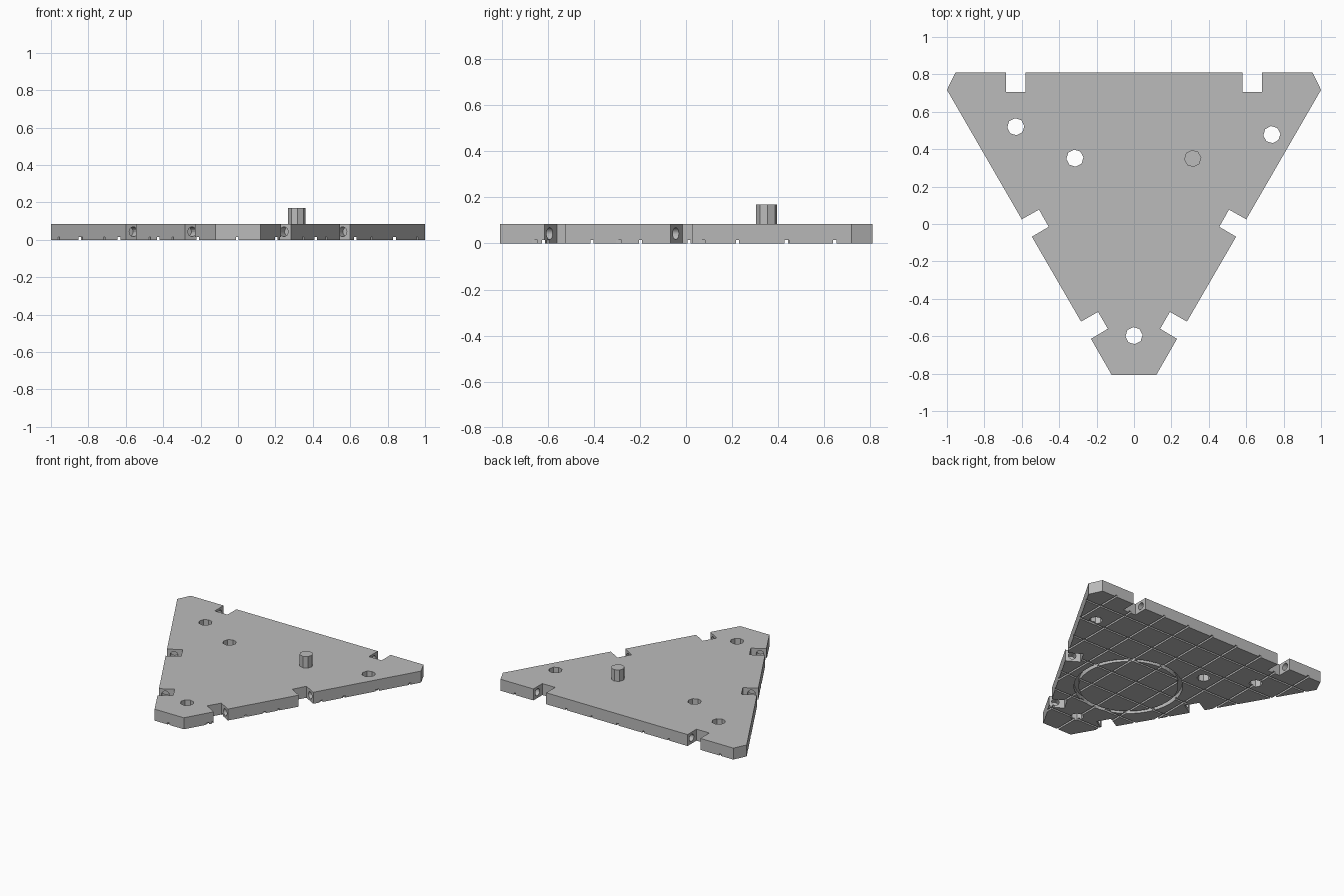
import bpy, bmesh, math
from mathutils import Matrix, Vector

cube = bpy.data.objects.get("Cube")
if cube:
    bpy.data.objects.remove(cube, do_unlink=True)

THICK = 0.085
RADIUS = 0.046

grey = bpy.data.materials.new("plain_grey")
grey.use_nodes = True
grey.diffuse_color = (0.5, 0.5, 0.5, 1)
grey.node_tree.nodes["Principled BSDF"].inputs["Base Color"].default_value = (0.5, 0.5, 0.5, 1)


def to_object(name, bm):
    bmesh.ops.recalc_face_normals(bm, faces=bm.faces)
    mesh = bpy.data.meshes.new(name)
    bm.to_mesh(mesh)
    bm.free()
    mesh.materials.append(grey)
    obj = bpy.data.objects.new(name, mesh)
    bpy.context.collection.objects.link(obj)
    return obj


def add_cylinder(bm, matrix, radius, depth, sides):
    bmesh.ops.create_cone(bm, cap_ends=True, segments=sides, radius1=radius,
                          radius2=radius, depth=depth, matrix=matrix)


def add_post(bm, x, y, bottom, top):
    # upright eight-sided prism
    place = Matrix.Translation((x, y, (bottom + top) / 2)) @ Matrix.Rotation(0.1, 4, 'Z')
    add_cylinder(bm, place, RADIUS, top - bottom, 8)


def carve(target, name, bm):
    cutter = to_object(name, bm)
    cutter.hide_render = True
    mod = target.modifiers.new(name, 'BOOLEAN')
    mod.operation = 'DIFFERENCE'
    mod.solver = 'EXACT'
    mod.object = cutter
    bpy.context.view_layer.objects.active = target
    bpy.ops.object.modifier_apply(modifier=mod.name)
    bpy.data.objects.remove(cutter, do_unlink=True)


# Triangular plate: one half of the notched outline, mirrored
half = [(0.58, 0.81), (0.58, 0.705), (0.685, 0.705), (0.685, 0.81), (0.955, 0.81),
        (1, 0.717), (0.6, 0.025), (0.508, 0.077), (0.456, -0.015), (0.546, -0.068),
        (0.283, -0.522), (0.192, -0.47), (0.14, -0.56), (0.23, -0.614), (0.12, -0.806)]
outline = half + [(-x, y) for x, y in reversed(half)]
bm = bmesh.new()
base = bm.faces.new([bm.verts.new((x, y, 0)) for x, y in outline])
raised = bmesh.ops.extrude_face_region(bm, geom=[base], use_keep_orig=True)
bmesh.ops.translate(bm, vec=(0, 0, THICK),
                    verts=[v for v in raised["geom"] if isinstance(v, bmesh.types.BMVert)])
plate = to_object("triangular_plate", bm)

# Through holes
bm = bmesh.new()
for x, y in [(-0.632, 0.52), (-0.316, 0.352), (0.737, 0.478), (0, -0.597)]:
    add_post(bm, x, y, -0.1, 0.2)
carve(plate, "hole_cutter", bm)

# Round sockets in the side walls of every notch, running along each edge
bm = bmesh.new()
for side in (-1, 1):
    slant = Vector((side * 0.5, 0.866, 0))
    for x, y, along in [(0.633, 0.762, Vector((1, 0, 0))),
                        (0.531, 0.0, slant), (0.219, -0.546, slant)]:
        turn = along.to_track_quat('Z', 'Y').to_matrix().to_4x4()
        place = Matrix.Translation((side * x, y, 0.043)) @ turn
        add_cylinder(bm, place, 0.026, 0.21, 16)
carve(plate, "socket_cutter", bm)

# Ring groove on the underside
bm = bmesh.new()
profile = [bm.verts.new((r, -0.06, z))
           for r, z in [(0.335, -0.05), (0.365, -0.05), (0.365, 0.035), (0.335, 0.035)]]
edges = [bm.edges.new((profile[i - 1], profile[i])) for i in range(4)]
bmesh.ops.spin(bm, geom=profile + edges, cent=(0, -0.06, 0), axis=(0, 0, 1),
               angle=math.tau, steps=48, use_merge=True)
bmesh.ops.remove_doubles(bm, verts=bm.verts, dist=0.0001)
carve(plate, "ring_cutter", bm)

# Square grid of thin grooves on the underside
STEP = 0.2105
for name, start, count, turned in [("groove_cutter_a", -0.847, 9, False),
                                   ("groove_cutter_b", -0.618, 7, True)]:
    bm = bmesh.new()
    for i in range(count):
        place = (Matrix.Rotation(math.pi / 2 if turned else 0, 4, 'Z')
                 @ Matrix.Translation(((start + i * STEP), 0, -0.018))
                 @ Matrix.Diagonal((0.014, 2.6, 0.064, 1)))
        bmesh.ops.create_cube(bm, size=1, matrix=place)
    carve(plate, name, bm)

# Locating pin on the top face
bm = bmesh.new()
add_post(bm, 0.314, 0.35, 0.06, 0.17)
to_object("locating_pin", bm)
